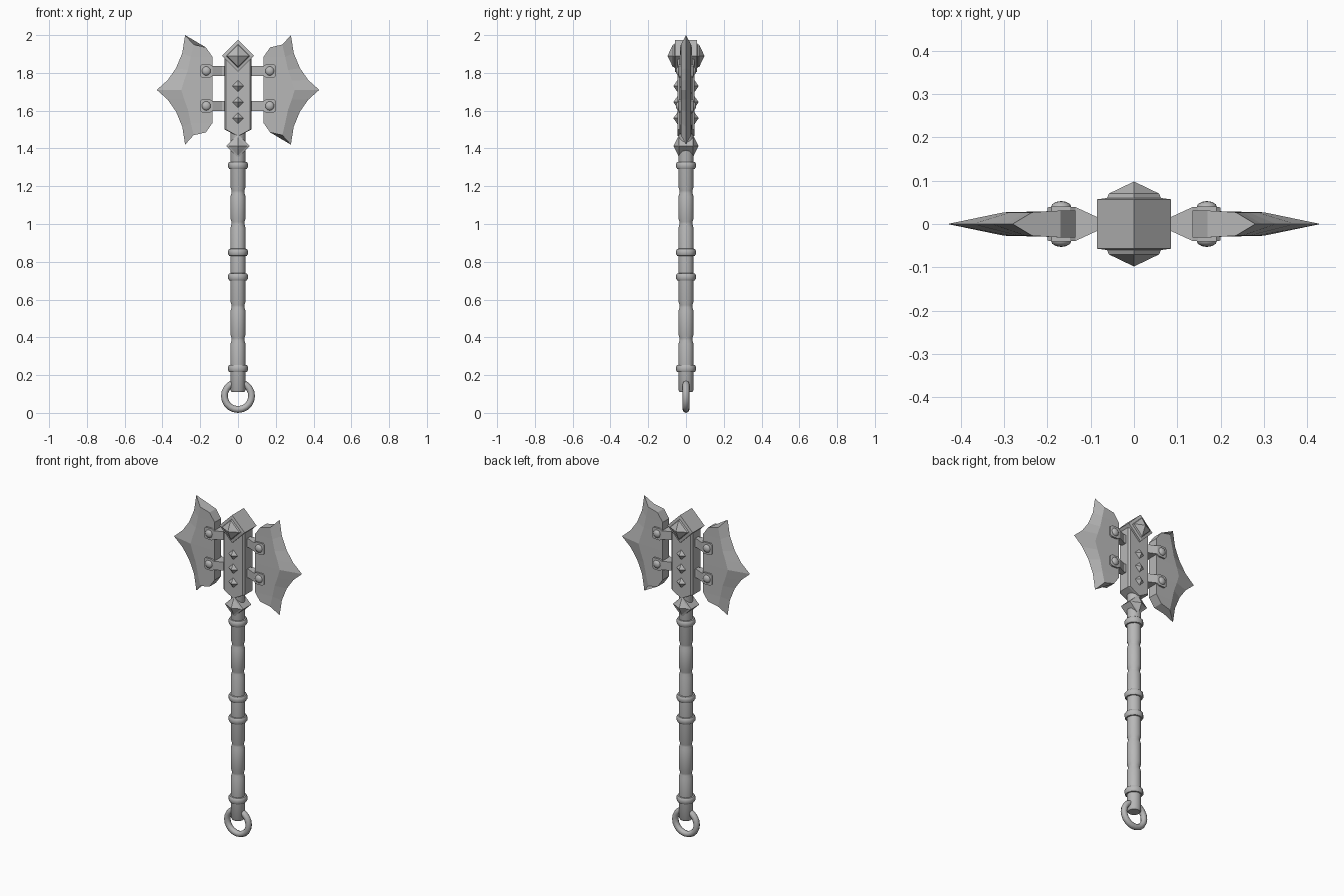
import bpy, bmesh, math
from mathutils import Matrix, Vector

cube = bpy.data.objects.get("Cube")
if cube:
    bpy.data.objects.remove(cube, do_unlink=True)

steel = bpy.data.materials.new("grey_steel")
steel.use_nodes = True
GREY = (0.48, 0.48, 0.48, 1)
steel.diffuse_color = GREY
steel.node_tree.nodes["Principled BSDF"].inputs["Base Color"].default_value = GREY


def finish(name, bm, smooth=None):
    bmesh.ops.recalc_face_normals(bm, faces=bm.faces)
    mesh = bpy.data.meshes.new(name)
    bm.to_mesh(mesh)
    bm.free()
    mesh.materials.append(steel)
    ob = bpy.data.objects.new(name, mesh)
    bpy.context.collection.objects.link(ob)
    if smooth:
        bpy.ops.object.select_all(action='DESELECT')
        ob.select_set(True)
        bpy.context.view_layer.objects.active = ob
        bpy.ops.object.shade_smooth_by_angle(angle=math.radians(smooth))
    return ob


def loft(name, loops, closed=False, smooth=None):
    """Skin a list of equal-length point loops; cap the ends unless closed."""
    bm = bmesh.new()
    rings = [[bm.verts.new(p) for p in loop] for loop in loops]
    n = len(rings[0])
    pairs = list(zip(rings, rings[1:])) + ([(rings[-1], rings[0])] if closed else [])
    for a, b in pairs:
        for i in range(n):
            j = (i + 1) % n
            bm.faces.new((a[i], a[j], b[j], b[i]))
    if not closed:
        bm.faces.new(rings[0])
        bm.faces.new(rings[-1])
    bmesh.ops.remove_doubles(bm, verts=bm.verts, dist=1e-5)
    return finish(name, bm, smooth)


def lathe(name, profile, sides=12, smooth=35):
    """Turn (radius, z) pairs about the vertical axis."""
    angles = [2 * math.pi * i / sides for i in range(sides)]
    return loft(name, [[(r * math.cos(a), r * math.sin(a), z) for a in angles]
                       for r, z in profile], smooth=smooth)


def diamond(name, z, steps, x=0):
    """Diamond outlines of (half size, y) stacked along y."""
    return loft(name, [[(x + r, y, z), (x, y, z + r), (x - r, y, z), (x, y, z - r)]
                       for r, y in steps])


def both_ways(half):
    return [(r, -y) for r, y in reversed(half)] + half


# Handle with narrow waists between the grips
profile = [(0.034, 0.11), (0.04, 0.12)]
for z in (0.39, 0.565, 1.005, 1.17):
    profile += [(0.04, z - 0.025), (0.034, z - 0.006), (0.034, z + 0.006), (0.04, z + 0.025)]
profile += [(0.04, 1.55)]
lathe("handle", profile)

# Collars around the handle
for i, z in enumerate((0.235, 0.72, 0.85, 1.31)):
    lathe(f"collar_{i + 1}", [(0.036, z - 0.02), (0.047, z - 0.018), (0.052, z - 0.01),
                              (0.052, z + 0.01), (0.047, z + 0.018), (0.036, z + 0.02)])

# Hanging ring through the pommel end
loops = []
for i in range(20):
    a = 2 * math.pi * i / 20
    loop = []
    for j in range(8):
        b = 2 * math.pi * j / 8
        r = 0.072 + 0.018 * math.cos(b)
        loop.append((r * math.cos(a), 0.018 * math.sin(b), 0.09 + r * math.sin(a)))
    loops.append(loop)
loft("hanging_ring", loops, closed=True, smooth=50)

# Head block with a pointed lower end
outline = [(-0.072, 1.50), (0, 1.465), (0.072, 1.50), (0.072, 1.88), (-0.072, 1.88)]
loft("head_block", [[(x * s, y, z) for x, z in outline]
                    for s, y in ((0.88, -0.046), (1, -0.034), (1, 0.034), (0.88, 0.046))])

# Diamond studs above and below the head
diamond("top_diamond", 1.89, both_ways([(0.085, 0.057), (0.062, 0.06), (0.058, 0.07),
                                        (0.052, 0.073), (0, 0.098)]))
diamond("neck_diamond", 1.412, both_ways([(0.062, 0.038), (0.048, 0.042), (0, 0.066)]))

# Small spikes on the front and back of the head
for side, label in ((-1, "front"), (1, "back")):
    for i, z in enumerate((1.56, 1.645, 1.73)):
        diamond(f"{label}_spike_{i + 1}", z, [(0.03, side * 0.04), (0.03, side * 0.046),
                                              (0, side * 0.067)])

# Blade rows, upper half: inner edge, ridge, cutting edge as (x, z)
rows = [((0.17, 1.935), (0.235, 1.95), (0.28, 2.0)),
        ((0.135, 1.885), (0.25, 1.885), (0.295, 1.905)),
        ((0.135, 1.82), (0.265, 1.815), (0.328, 1.825)),
        ((0.135, 1.765), (0.285, 1.76), (0.372, 1.762)),
        ((0.135, 1.71), (0.30, 1.71), (0.43, 1.71))]
rows += [tuple((x, 3.42 - z) for x, z in row) for row in reversed(rows[:-1])]

for s, side in ((1, "left"), (-1, "right")):
    loops = []
    for (ix, iz), (rx, rz), (ex, ez) in rows:
        loops.append([(s * ix, -0.031, iz), (s * rx, -0.027, rz), (s * ex, 0, ez),
                      (s * rx, 0.027, rz), (s * ix, 0.031, iz)])
    loft(f"{side}_blade", loops)

    # Brackets and rivets holding the blade
    for z, level in ((1.625, "lower"), (1.81, "upper")):
        loft(f"{side}_{level}_bracket",
             [[(s * x, -y, z - h), (s * x, y, z - h), (s * x, y, z + h), (s * x, -y, z + h)]
              for x, y, h in ((0.05, 0.016, 0.026), (0.085, 0.016, 0.026),
                              (0.135, 0.039, 0.026), (0.148, 0.04, 0.035),
                              (0.19, 0.04, 0.035), (0.2, 0.038, 0.026))])
        for f, face in ((-1, "front"), (1, "back")):
            bm = bmesh.new()
            bmesh.ops.create_uvsphere(
                bm, u_segments=12, v_segments=8, radius=1,
                matrix=Matrix.LocRotScale(Vector((s * 0.168, f * 0.038, z)), None,
                                          Vector((0.024, 0.015, 0.024))))
            finish(f"{side}_{level}_{face}_rivet", bm, 50)
